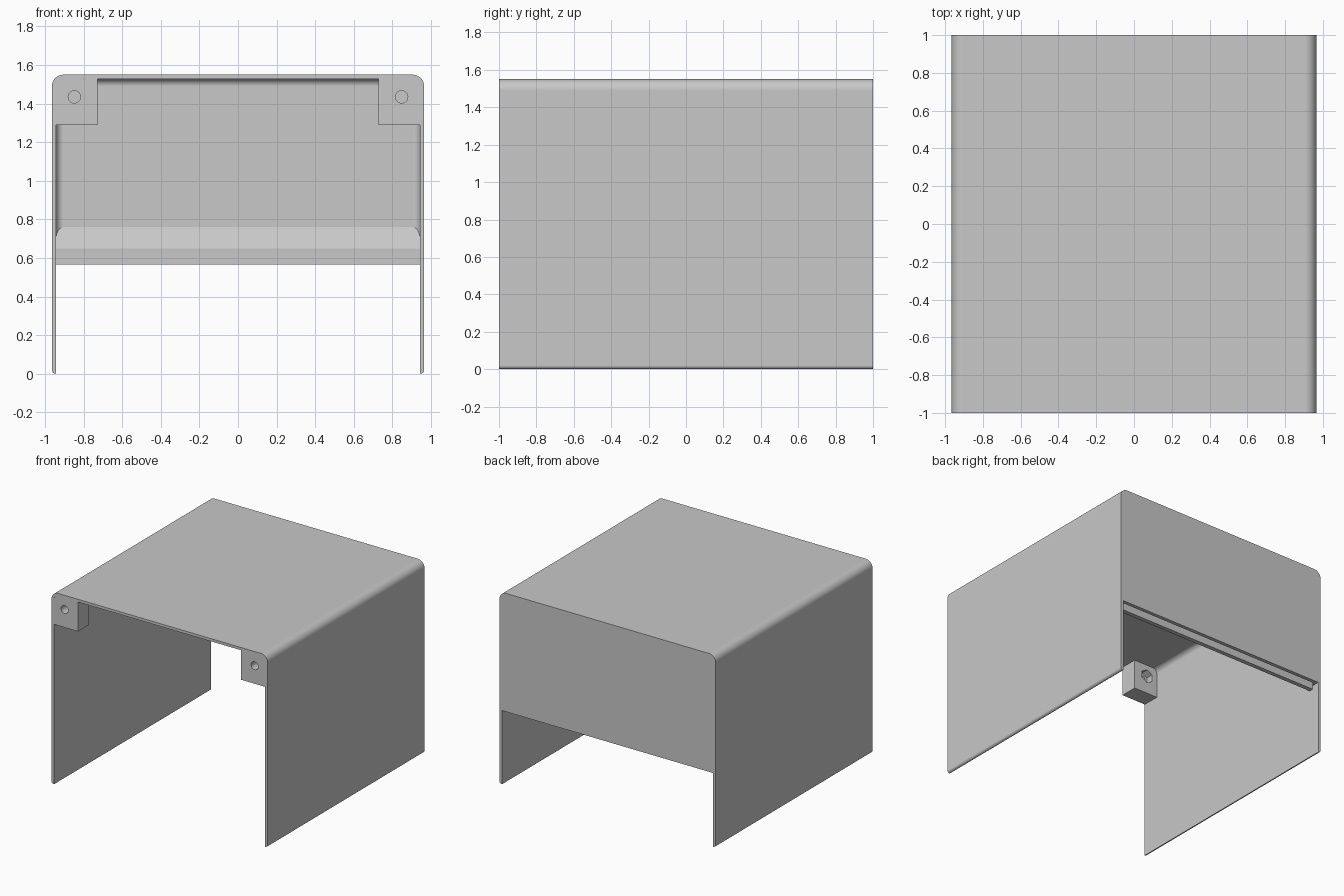
import bpy, bmesh
from math import sin, cos, pi
from mathutils import Matrix, Vector

cube = bpy.data.objects.get("Cube")
if cube:
    bpy.data.objects.remove(cube, do_unlink=True)

GREY = (0.58, 0.58, 0.58, 1)
mat = bpy.data.materials.new("light grey")
mat.use_nodes = True
mat.diffuse_color = GREY
mat.node_tree.nodes["Principled BSDF"].inputs["Base Color"].default_value = GREY

W, H, T = 0.965, 1.55, 0.022     # half width, height, sheet thickness
BACK = 0.97                      # inner face of the back wall


def make_object(name, bm):
    bmesh.ops.recalc_face_normals(bm, faces=bm.faces)
    mesh = bpy.data.meshes.new(name)
    bm.to_mesh(mesh)
    bm.free()
    mesh.materials.append(mat)
    obj = bpy.data.objects.new(name, mesh)
    bpy.context.collection.objects.link(obj)
    return obj


def rounded(x0, z0, x1, z1, radii, steps=10):
    """Rectangle outline; radii run bottom left, bottom right, top right, top left."""
    corners = [(x0, z0, 1, 1), (x1, z0, -1, 1), (x1, z1, -1, -1), (x0, z1, 1, -1)]
    pts = []
    for i, ((x, z, sx, sz), r) in enumerate(zip(corners, radii)):
        if not r:
            pts.append((x, z))
            continue
        for k in range(steps + 1):
            a = pi + (i + k / steps) * pi / 2
            pts.append((x + sx * r + r * cos(a), z + sz * r + r * sin(a)))
    return pts


def prism(pts, start, end, axis="Y"):
    """Extrude an outline along Y (points are x, z) or X (points are y, z)."""
    bm = bmesh.new()
    place = (lambda p: (p[0], start, p[1])) if axis == "Y" else (lambda p: (start, *p))
    face = bm.faces.new([bm.verts.new(place(p)) for p in pts])
    out = bmesh.ops.extrude_face_region(bm, geom=[face])
    shift = Vector((0, end - start, 0) if axis == "Y" else (end - start, 0, 0))
    bmesh.ops.translate(bm, vec=shift,
                        verts=[v for v in out["geom"] if isinstance(v, bmesh.types.BMVert)])
    return bm


def rod(radius, length, centre, axis, sides=32):
    bm = bmesh.new()
    bmesh.ops.create_cone(bm, cap_ends=True, segments=sides,
                          radius1=radius, radius2=radius, depth=length)
    bm.transform(Matrix.Translation(centre) @ Matrix.Rotation(pi / 2, 4, axis))
    return bm


def cut(target, bm):
    cutter = make_object("cutter", bm)
    cutter.hide_render = True
    mod = target.modifiers.new("cut", "BOOLEAN")
    mod.operation = "DIFFERENCE"
    mod.solver = "EXACT"
    mod.object = cutter
    bpy.context.view_layer.objects.active = target
    bpy.ops.object.modifier_apply(modifier=mod.name)
    bpy.data.objects.remove(cutter, do_unlink=True)


# Cover: rounded block hollowed out, with filleted inside edges at the back
cover = make_object("cover", prism(rounded(-W, 0, W, H, (0.02, 0.02, 0.06, 0.06)), -1, 1))
wi = W - T
cavity = prism(rounded(-wi, -0.3, wi, H - T, (0, 0, 0.04, 0.04)), -1.2, BACK)
rim = [e for e in cavity.edges if all(abs(v.co.y - BACK) < 1e-4 for v in e.verts)]
bmesh.ops.bevel(cavity, geom=rim, offset=0.038, segments=8, profile=0.5, affect="EDGES")
cut(cover, cavity)

# Opening under the back wall, and screw holes through both sides
cut(cover, prism(rounded(-wi, -0.3, wi, 0.595, (0, 0, 0, 0)), 0.8, 1.2))
cut(cover, rod(0.032, 3, (0, 0.83, 0.1), "Y"))
parts = [cover]

# Grooved rail along the bottom of the back wall, sloped on top
rail = [(0.97, 0.595), (0.97, 0.63), (0.935, 0.63), (0.935, 0.565),
        (0.9, 0.565), (0.9, 0.65), (0.97, 0.76), (0.98, 0.76), (0.98, 0.595)]
parts.append(make_object("back_rail", prism(rail, -0.95, 0.95, "X")))

# Corner mounting blocks at the front, with screw holes and nut pockets
for side, name in ((1, "left"), (-1, "right")):
    outline = [(side * x, z) for x, z in
               rounded(0.728, 1.29, wi + 0.005, H - 0.01, (0, 0, 0.048, 0))]
    block = make_object(name + "_mounting_block", prism(outline, -0.9995, -0.86))
    cut(block, rod(0.032, 0.6, (side * 0.848, -0.95, 1.435), "X"))
    cut(block, rod(0.055, 0.12, (side * 0.848, -0.86, 1.435), "X", 6))
    parts.append(block)

# Smooth the rounded edges and keep flat faces flat
for obj in parts:
    bpy.ops.object.select_all(action="DESELECT")
    obj.select_set(True)
    bpy.context.view_layer.objects.active = obj
    bpy.ops.object.shade_smooth_by_angle(angle=pi / 6)
    weighted = obj.modifiers.new("weighted normals", "WEIGHTED_NORMAL")
    weighted.keep_sharp = True
